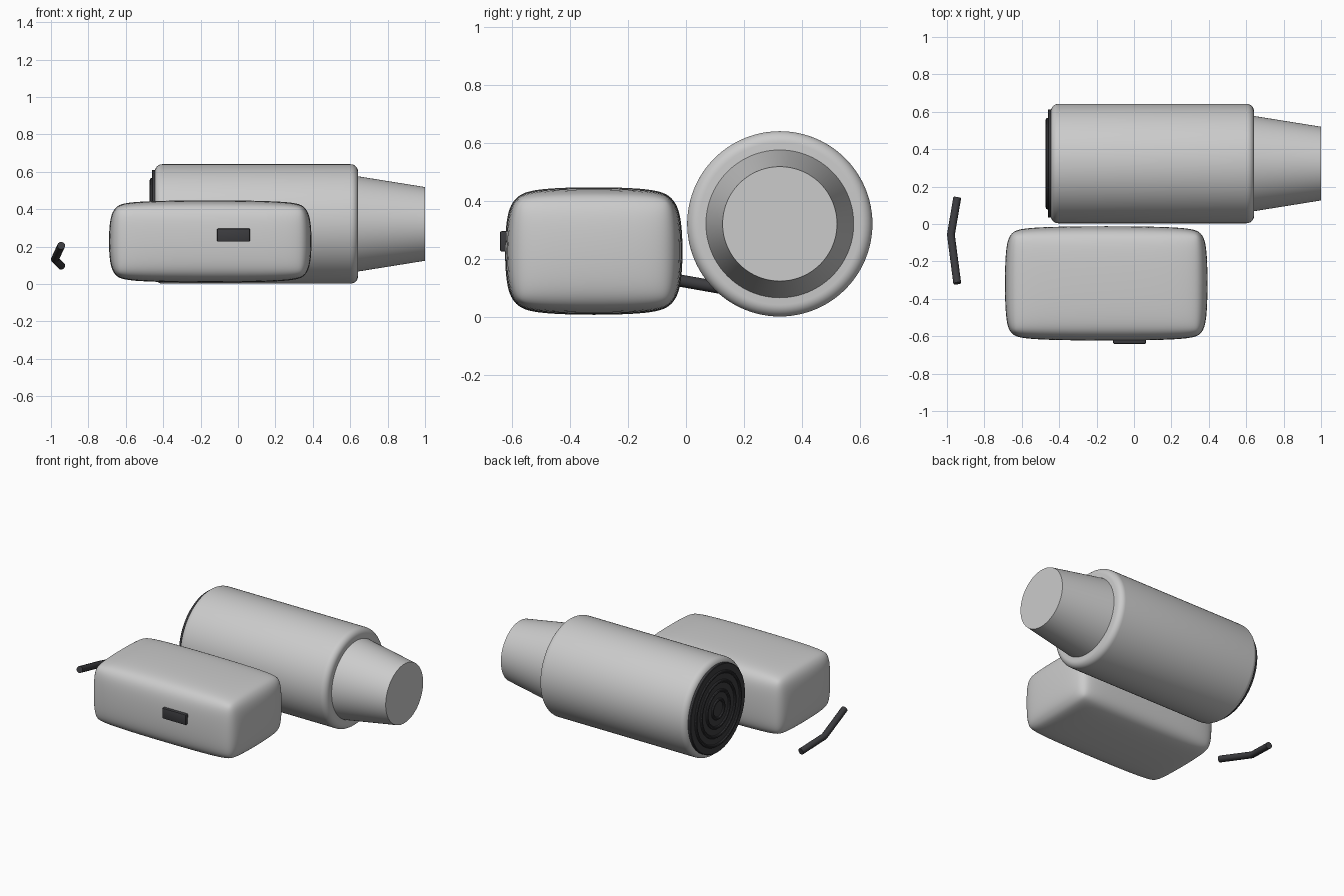
import bpy, bmesh, math
from mathutils import Matrix, Vector

if "Cube" in bpy.data.objects:
    bpy.data.objects.remove(bpy.data.objects["Cube"])


def material(name, rgb):
    m = bpy.data.materials.new(name)
    m.diffuse_color = (*rgb, 1)
    m.use_nodes = True
    m.node_tree.nodes["Principled BSDF"].inputs["Base Color"].default_value = m.diffuse_color
    return m


LIGHT = material("light grey", (0.6, 0.6, 0.6))
DARK = material("dark grey", (0.045, 0.045, 0.05))
CY, CZ = 0.323, 0.321      # axis of the canister


def finish(ob, mat, angle=35):
    ob.data.materials.clear()
    ob.data.materials.append(mat)
    bpy.ops.object.select_all(action='DESELECT')
    ob.select_set(True)
    bpy.context.view_layer.objects.active = ob
    bpy.ops.object.shade_smooth_by_angle(angle=math.radians(angle))
    return ob


def lathe(name, profile, mat, sides=96, closed=False):
    """Spin (x, radius) points around the canister axis."""
    bm = bmesh.new()
    rings = []
    for x, r in profile:
        rings.append([bm.verts.new((x, CY + r * math.cos(2 * math.pi * i / sides),
                                    CZ + r * math.sin(2 * math.pi * i / sides)))
                      for i in range(sides)])
    pairs = list(zip(rings, rings[1:]))
    if closed:
        pairs.append((rings[-1], rings[0]))
    else:
        bm.faces.new(rings[0])
        bm.faces.new(rings[-1])
    for a, b in pairs:
        for i in range(sides):
            j = (i + 1) % sides
            bm.faces.new((a[i], a[j], b[j], b[i]))
    bmesh.ops.recalc_face_normals(bm, faces=bm.faces)
    me = bpy.data.meshes.new(name)
    bm.to_mesh(me)
    bm.free()
    ob = bpy.data.objects.new(name, me)
    bpy.context.collection.objects.link(ob)
    return finish(ob, mat)


def box(name, lo, hi, mat, bevel, segments, subdiv=0):
    """Bevelled box, scaled so that it exactly fills lo..hi."""
    lo, hi = Vector(lo), Vector(hi)
    bpy.ops.mesh.primitive_cube_add(size=1, location=(lo + hi) / 2)
    ob = bpy.context.object
    ob.name = name
    ob.data.transform(Matrix.Diagonal((*(hi - lo), 1)))
    b = ob.modifiers.new("bevel", 'BEVEL')
    b.width, b.segments = bevel, segments
    if subdiv:
        s = ob.modifiers.new("subdivide", 'SUBSURF')
        s.levels = s.render_levels = subdiv
    bpy.ops.object.convert(target='MESH')
    size = [max(v.co[k] for v in ob.data.vertices) * 2 for k in range(3)]
    ob.data.transform(Matrix.Diagonal((*[(hi - lo)[k] / size[k] for k in range(3)], 1)))
    return finish(ob, mat)


# Canister with rounded rims
R, E = 0.319, 0.04
arc = [(E * math.sin(a), E * (1 - math.cos(a))) for a in
       [math.pi / 2 * i / 8 for i in range(9)]]
body = [(-0.445 + E - dx, R - dr) for dx, dr in reversed(arc)]
body += [(0.642 - E + dx, R - dr) for dx, dr in arc]
lathe("canister_body", body, LIGHT)

# Tapered nozzle
lathe("tapered_nozzle", [(0.62, 0.258), (1.0, 0.197)], LIGHT)

# Grille disc with raised concentric rings
lathe("grille_disc", [(-0.461, 0.285), (-0.458, 0.289), (-0.43, 0.289)], DARK)
for n, r in enumerate((0.06, 0.118, 0.177, 0.235)):
    circle = [(-0.462 + 0.01 * math.cos(a), r + 0.01 * math.sin(a))
              for a in [2 * math.pi * i / 10 for i in range(10)]]
    lathe(f"grille_ring_{n + 1}", circle, DARK, 64, closed=True)

# Soft rounded case and its front button
box("rounded_case", (-0.69, -0.623, 0.008), (0.393, -0.012, 0.447), LIGHT, 0.11, 2, 3)
box("front_button", (-0.112, -0.641, 0.226), (0.064, -0.60, 0.296), DARK, 0.006, 2)

# Bent rod
curve = bpy.data.curves.new("bent_rod", 'CURVE')
curve.dimensions = '3D'
curve.bevel_depth = 0.021
curve.bevel_resolution = 4
curve.use_fill_caps = True
path = curve.splines.new('POLY')
points = [(-0.945, 0.141, 0.097), (-0.979, -0.057, 0.132), (-0.945, -0.317, 0.205)]
path.points.add(len(points) - 1)
for p, co in zip(path.points, points):
    p.co = (*co, 1)
rod = bpy.data.objects.new("bent_rod", curve)
bpy.context.collection.objects.link(rod)
bpy.ops.object.select_all(action='DESELECT')
rod.select_set(True)
bpy.context.view_layer.objects.active = rod
bpy.ops.object.convert(target='MESH')
finish(bpy.context.object, DARK)
